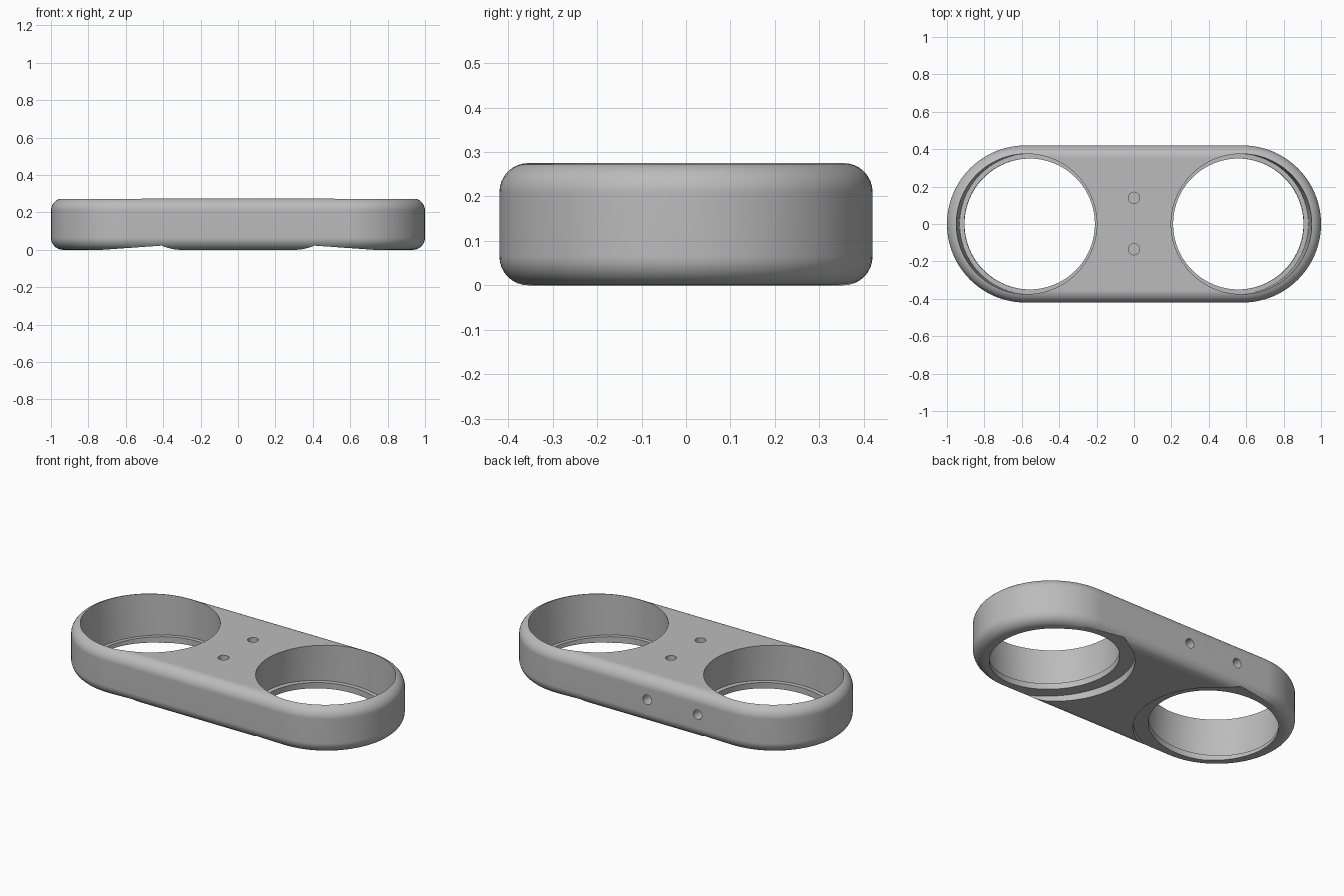
import bpy, bmesh, math
from mathutils import Matrix

cube = bpy.data.objects.get("Cube")
if cube:
    bpy.data.objects.remove(cube, do_unlink=True)

HEIGHT, RADIUS, CENTRE, FILLET = 0.275, 0.42, 0.58, 0.065
TILT = math.radians(4)
ARC = 48

grey = bpy.data.materials.new("satin_grey")
grey.use_nodes = True
grey.diffuse_color = (0.5, 0.5, 0.5, 1)
grey.node_tree.nodes["Principled BSDF"].inputs["Base Color"].default_value = (0.5, 0.5, 0.5, 1)


def make_object(name, bm):
    mesh = bpy.data.meshes.new(name)
    bm.to_mesh(mesh)
    bm.free()
    mesh.materials.append(grey)
    obj = bpy.data.objects.new(name, mesh)
    bpy.context.collection.objects.link(obj)
    return obj


def stadium_ring(bm, r, z):
    ring = []
    for side in (1, -1):
        for i in range(ARC + 1):
            a = -math.pi / 2 + math.pi * i / ARC
            ring.append(bm.verts.new((side * (CENTRE + r * math.cos(a)), side * r * math.sin(a), z)))
    return ring


def stadium_body():
    # Rounded lower edge, upright wall, rounded upper edge
    steps = 8
    levels = []
    for i in range(steps + 1):
        a = math.pi / 2 * i / steps
        levels.append((RADIUS - FILLET * (1 - math.sin(a)), FILLET * (1 - math.cos(a))))
    levels += [(r, HEIGHT - z) for r, z in reversed(levels)]
    bm = bmesh.new()
    rings = [stadium_ring(bm, r, z) for r, z in levels]
    n = len(rings[0])
    for low, high in zip(rings, rings[1:]):
        for i in range(n):
            j = (i + 1) % n
            bm.faces.new((low[i], low[j], high[j], high[i]))
    bm.faces.new(rings[-1])
    bm.faces.new(rings[0][::-1])
    bmesh.ops.recalc_face_normals(bm, faces=bm.faces)
    return make_object("twin_ring_body", bm)


def cut(body, r, z0, z1, frame, segments=96):
    # Subtract a cylinder running from z0 to z1 along the local z axis
    bm = bmesh.new()
    bmesh.ops.create_cone(bm, cap_ends=True, segments=segments, radius1=r, radius2=r, depth=z1 - z0,
                          matrix=frame @ Matrix.Translation((0, 0, (z0 + z1) / 2)))
    cutter = make_object("cutter", bm)
    cutter.hide_render = True
    mod = body.modifiers.new("cut", 'BOOLEAN')
    mod.operation = 'DIFFERENCE'
    mod.solver = 'EXACT'
    mod.object = cutter
    bpy.ops.object.modifier_apply(modifier=mod.name)
    bpy.data.objects.remove(cutter, do_unlink=True)


body = stadium_body()
bpy.context.view_layer.objects.active = body
body.select_set(True)

# Tilted bores, each with a retaining lip and a slanted underside recess
for side in (1, -1):
    frame = Matrix.Translation((side * 0.556, 0, 0.012)) @ Matrix.Rotation(side * TILT, 4, 'Y')
    cut(body, 0.43, -0.2, 0, frame, 128)
    cut(body, 0.375, 0.035, 0.5, frame)
    cut(body, 0.35, -0.3, 0.3, frame)

# Small blind holes in the top
for y in (0.14, -0.135):
    cut(body, 0.03, -0.1, 0.1, Matrix.Translation((0, y, HEIGHT)), 32)

# Small blind holes in the back wall
for x in (-0.04, -0.37):
    frame = Matrix.Translation((x, RADIUS, 0.145)) @ Matrix.Rotation(math.pi / 2, 4, 'X')
    cut(body, 0.028, -0.1, 0.07, frame, 32)

bpy.ops.object.shade_smooth_by_angle(angle=math.radians(30))
normals = body.modifiers.new("weighted_normals", 'WEIGHTED_NORMAL')
normals.keep_sharp = True
